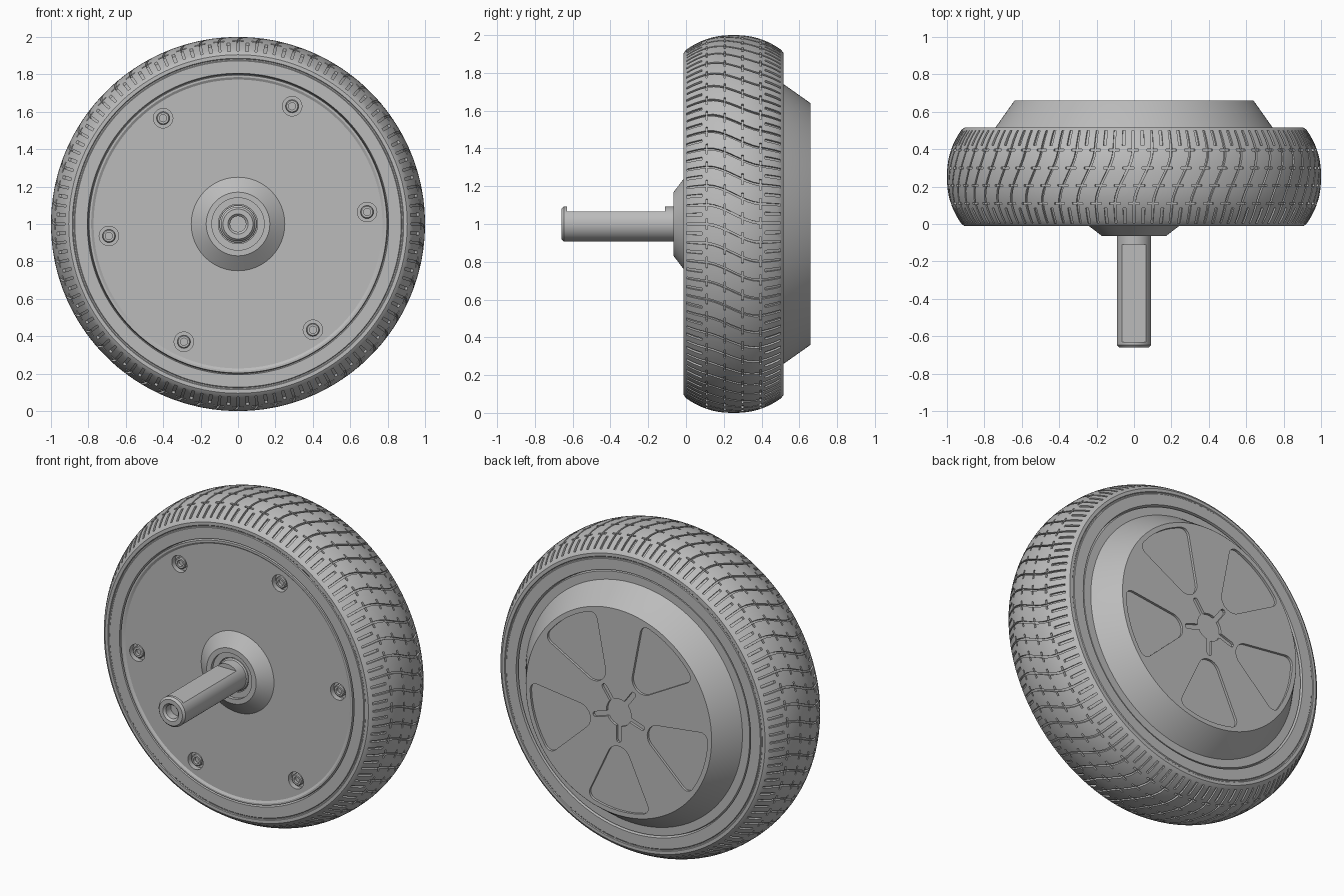
import bpy
import bmesh
from math import sin, cos, pi, radians, sqrt
from mathutils import Matrix, Vector

cube = bpy.data.objects.get("Cube")
if cube:
    bpy.data.objects.remove(cube, do_unlink=True)

grey = bpy.data.materials.new("plain_grey")
grey.use_nodes = True
grey.diffuse_color = (0.5, 0.5, 0.5, 1)
grey.node_tree.nodes["Principled BSDF"].inputs["Base Color"].default_value = grey.diffuse_color

AXLE = Vector((0, 0, 1))
SEGMENTS = 180


def polar(r, angle, y):
    return Vector((r * cos(angle), y, 1 + r * sin(angle)))


def finish(bm, name):
    bmesh.ops.recalc_face_normals(bm, faces=bm.faces)
    mesh = bpy.data.meshes.new(name)
    bm.to_mesh(mesh)
    bm.free()
    obj = bpy.data.objects.new(name, mesh)
    bpy.context.collection.objects.link(obj)
    mesh.materials.append(grey)
    return obj


def lathe(name, profile, steps=SEGMENTS, centre=AXLE):
    """Revolve (radius, y) points around an axis parallel to y."""
    bm = bmesh.new()
    verts = [bm.verts.new(centre + Vector((r, y, 0))) for r, y in profile]
    edges = [bm.edges.new(pair) for pair in zip(verts, verts[1:])]
    bmesh.ops.spin(bm, geom=verts + edges, cent=centre, axis=(0, 1, 0),
                   angle=2 * pi, steps=steps)
    bmesh.ops.remove_doubles(bm, verts=bm.verts, dist=0.0001)
    return finish(bm, name)


def add_prism(bm, points, y0, y1):
    """Extrude a flat outline along y."""
    face = bm.faces.new([bm.verts.new(p) for p in points])
    for v in face.verts:
        v.co.y = y0
    new = bmesh.ops.extrude_face_region(bm, geom=[face])["geom"]
    bmesh.ops.translate(bm, vec=(0, y1 - y0, 0),
                        verts=[v for v in new if isinstance(v, bmesh.types.BMVert)])


def cut(obj, cutter):
    cutter.hide_render = True
    mod = obj.modifiers.new("cut", 'BOOLEAN')
    mod.operation, mod.solver, mod.object = 'DIFFERENCE', 'MANIFOLD', cutter
    graph = bpy.context.evaluated_depsgraph_get()
    mesh = bpy.data.meshes.new_from_object(obj.evaluated_get(graph))
    obj.modifiers.clear()
    obj.data = mesh
    bpy.data.objects.remove(cutter, do_unlink=True)


def smooth(obj, angle=28):
    bpy.ops.object.select_all(action='DESELECT')
    obj.select_set(True)
    bpy.context.view_layer.objects.active = obj
    bpy.ops.object.shade_smooth_by_angle(angle=radians(angle))


# Tyre: crowned tread between flat side walls
MID, HALF = 0.252, 0.262


def tread_radius(y):
    return 1 - 0.085 * min(1.1, abs(y - MID) / HALF) ** 2.3


crown = [(tread_radius(y), y) for y in
         [MID + HALF * 0.96 * (i / 10 - 1) for i in range(21)]]
wall = [(0.8, 0.01), (0.806, -0.012), (0.872, -0.012), (0.876, -0.008),
        (0.882, -0.008), (0.886, -0.012), (0.905, -0.012)]
back_wall = [(r, 2 * MID - y) for r, y in reversed(wall)]
tyre = lathe("tyre", wall + crown + back_wall + [wall[0]])


# Tread grooves
def slant(y):
    t = max(0, min(1, (y - 0.1) / 0.3))
    return -0.1 * t * t * (3 - 2 * t)


def add_groove(bm, path, across, depth=0.013):
    """Sweep a slot along (angle, y) points; across is its half width in (angle, y)."""
    da, dy = across
    rings = []
    for a, y in path:
        r = tread_radius(y)
        rings.append([bm.verts.new(polar(r + h, a + s * da, y + s * dy))
                      for s, h in ((-1, -depth), (1, -depth), (1, 0.03), (-1, 0.03))])
    for p, q in zip(rings, rings[1:]):
        for i in range(4):
            j = (i + 1) % 4
            bm.faces.new((p[i], p[j], q[j], q[i]))
    bm.faces.new(rings[0][::-1])
    bm.faces.new(rings[-1])


COUNT = 60
lines, dashes = bmesh.new(), bmesh.new()
for k in range(COUNT):
    a = 2 * pi * k / COUNT
    add_groove(lines, [(a + slant(y), y) for y in
                       [0.005 + 0.494 * i / 14 for i in range(15)]], (0.006, 0))
    for y0, y1 in ((0.003, 0.085), (0.419, 0.501)):
        add_groove(lines, [(a + pi / COUNT + slant(y0), y0 + (y1 - y0) * i / 4)
                           for i in range(5)], (0.008, 0))
    for y in (0.11, 0.205, 0.3, 0.395):
        add_groove(dashes, [(a + slant(y) + s * 0.03, y) for s in (-1, 0, 1)],
                   (0, 0.005), 0.0122)
cut(tyre, finish(lines, "line_cutter"))
cut(tyre, finish(dashes, "dash_cutter"))
smooth(tyre)

# Hub shell: front plate with raised collar, back cover with sloped rim
hub = lathe("hub_shell", [
    (0, -0.02), (0.105, -0.02), (0.105, -0.045), (0.14, -0.045), (0.14, -0.065),
    (0.17, -0.065), (0.25, -0.004), (0.772, -0.004), (0.785, -0.012), (0.796, -0.012),
    (0.8, 0.01), (0.8, 0.495), (0.795, 0.51), (0.745, 0.51), (0.642, 0.656),
    (0.638, 0.66), (0, 0.66)])

# Five rounded fan pockets in the back cover
pockets = bmesh.new()
for k in range(5):
    turn = -pi / 2 + k * 2 * pi / 5
    outline = [(0.21, -0.05), (0.21, 0.05)]
    outer = [radians(21) * (1 - i / 4) for i in range(9)]
    outline += [(0.61 * cos(t), 0.61 * sin(t)) for t in outer]
    bm = bmesh.new()
    face = bm.faces.new([bm.verts.new((u, 0, v)) for u, v in outline])
    corners = [v for i, v in enumerate(face.verts) if i in (0, 1, 2, 10)]
    for group, size in ((corners[:2], 0.045), (corners[2:], 0.05)):
        bmesh.ops.bevel(bm, geom=group, offset=size, segments=5,
                        affect='VERTICES', profile=0.5, clamp_overlap=True)
    bm.faces.ensure_lookup_table()
    spin = Matrix.Rotation(-turn, 3, 'Y')
    add_prism(pockets, [AXLE + spin @ v.co for v in bm.faces[0].verts], 0.645, 0.7)
    bm.free()
cut(hub, finish(pockets, "pocket_cutter"))

# Five-armed star recess at the centre of the back cover
star, points, w = bmesh.new(), [], 0.016
for k in range(5):
    turn = -pi / 2 + k * 2 * pi / 5
    arm = [(sqrt(0.085 ** 2 - w * w), -w), (0.17, -w), (0.181, -w * 0.7), (0.186, 0),
           (0.181, w * 0.7), (0.17, w), (sqrt(0.085 ** 2 - w * w), w)]
    arm += [(0.085 * cos(t), 0.085 * sin(t)) for t in (0.4, 0.63, 0.86)]
    points += [(u * cos(turn) - v * sin(turn), u * sin(turn) + v * cos(turn))
               for u, v in arm]
add_prism(star, [AXLE + Vector((u, 0, v)) for u, v in points], 0.645, 0.7)
cut(hub, finish(star, "star_cutter"))

# Six counterbored socket screws on the front plate
holes, seats = bmesh.new(), []
for k in range(6):
    seat = polar(0.693, radians(5.3 + 60 * k), 0)
    seats.append(seat)
    ring = [seat + 0.052 * Vector((cos(t), 0, sin(t)))
            for t in [2 * pi * i / 32 for i in range(32)]]
    add_prism(holes, ring, -0.05, 0.03)
cut(hub, finish(holes, "hole_cutter"))
smooth(hub)
for k, seat in enumerate(seats):
    screw = lathe(f"screw_{k + 1}", [(0, 0.022), (0.019, 0.022), (0.019, 0.003),
                                     (0.03, 0.003), (0.035, 0.008), (0.035, 0.035),
                                     (0, 0.035)], 32, seat)
    smooth(screw)

# Axle with a centre-drilled end and a flat on top
axle = lathe("axle", [
    (0, -0.6), (0.042, -0.6), (0.042, -0.648), (0.054, -0.66), (0.08, -0.66),
    (0.092, -0.647), (0.092, -0.05), (0.1, -0.044), (0.1, 0), (0, 0)], 64)
flat = bmesh.new()
add_prism(flat, [Vector((x, 0, z)) for x, z in
                 ((-0.2, 1.065), (0.2, 1.065), (0.2, 1.2), (-0.2, 1.2))], -0.63, -0.11)
cut(axle, finish(flat, "flat_cutter"))
smooth(axle)
